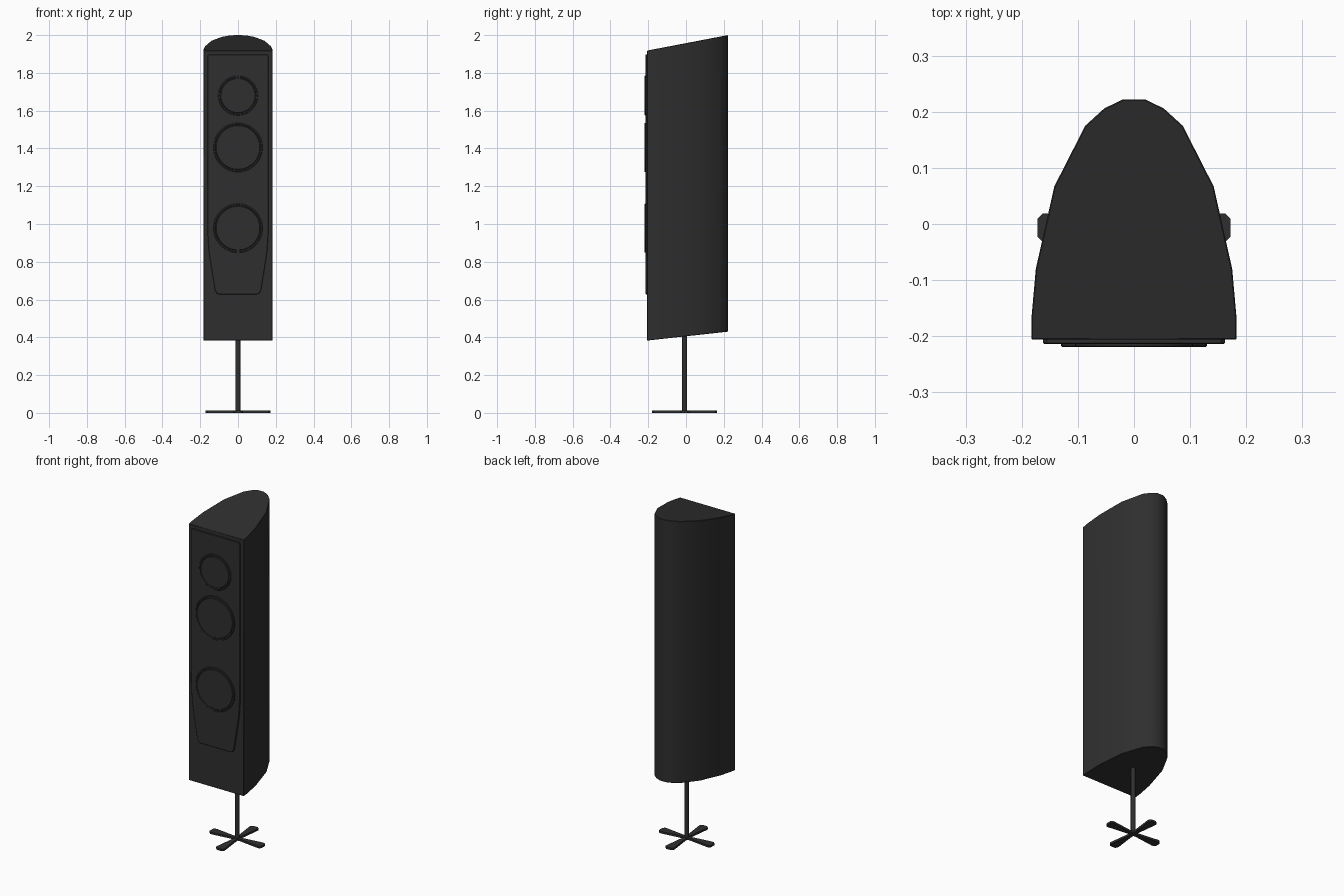
import bpy, bmesh, math
from mathutils import Matrix, Vector

if "Cube" in bpy.data.objects:
    bpy.data.objects.remove(bpy.data.objects["Cube"])

black = bpy.data.materials.new("black_satin")
black.diffuse_color = (0.028, 0.028, 0.028, 1)
black.use_nodes = True
black.node_tree.nodes["Principled BSDF"].inputs["Base Color"].default_value = black.diffuse_color


def finish(name, bm, bevel=0.0):
    bmesh.ops.recalc_face_normals(bm, faces=bm.faces)
    me = bpy.data.meshes.new(name)
    bm.to_mesh(me)
    bm.free()
    ob = bpy.data.objects.new(name, me)
    bpy.context.collection.objects.link(ob)
    me.materials.append(black)
    if bevel:
        mod = ob.modifiers.new("edge_bevel", "BEVEL")
        mod.width, mod.segments = bevel, 1
        mod.limit_method, mod.angle_limit = "ANGLE", math.radians(50)
    bpy.ops.object.select_all(action="DESELECT")
    ob.select_set(True)
    bpy.context.view_layer.objects.active = ob
    bpy.ops.object.shade_smooth_by_angle(angle=math.radians(35))
    return ob


def prism(bm, lower, upper):
    """Closed solid between two matching outlines."""
    a = [bm.verts.new(p) for p in lower]
    b = [bm.verts.new(p) for p in upper]
    n = len(a)
    bm.faces.new(a)
    bm.faces.new(b)
    for i in range(n):
        j = (i + 1) % n
        bm.faces.new((a[i], a[j], b[j], b[i]))


def mirrored(half):
    return half + [(-x, y) for x, y in reversed(half)]


# Cabinet: boat-tailed outline with slanted top and bottom
outline = mirrored([(0.183, -0.206), (0.183, -0.17), (0.175, -0.08),
                    (0.142, 0.067), (0.087, 0.175), (0.053, 0.206), (0.02, 0.222)])


def slant(y, front, back):
    return front + (back - front) * (y + 0.206) / 0.428


bm = bmesh.new()
prism(bm, [(x, y, slant(y, 0.383, 0.43)) for x, y in outline],
      [(x, y, slant(y, 1.918, 2.0)) for x, y in outline])
finish("cabinet", bm, 0.002)

# Front baffle: tapered towards the bottom with rounded lower corners
baffle = mirrored([(0.1, 0.628), (0.113, 0.633), (0.122, 0.65), (0.14, 0.76),
                   (0.155, 0.86), (0.161, 0.95), (0.162, 1.05), (0.162, 1.89), (0.155, 1.898)])
bm = bmesh.new()
prism(bm, [(x, -0.2, z) for x, z in baffle], [(x, -0.214, z) for x, z in baffle])
finish("front_baffle", bm, 0.002)

# Drivers: raised ring, groove and flat cover, spun around the y axis
for name, z, r in (("tweeter", 1.68, 0.105), ("midrange", 1.405, 0.13), ("woofer", 0.978, 0.13)):
    bm = bmesh.new()
    profile = [(r, -0.21), (r, -0.2175), (r - 0.002, -0.2195), (r - 0.008, -0.2195),
               (r - 0.010, -0.2155), (r - 0.013, -0.2155), (r - 0.015, -0.218), (0, -0.218)]
    vs = [bm.verts.new((x, y, z)) for x, y in profile]
    es = [bm.edges.new(pair) for pair in zip(vs, vs[1:])]
    bmesh.ops.spin(bm, geom=vs + es, cent=(0, 0, z), axis=(0, 1, 0),
                   angle=math.tau, steps=48, use_duplicate=False)
    bmesh.ops.remove_doubles(bm, verts=bm.verts, dist=1e-5)
    finish(name, bm)

# Stand pole
centre = Vector((0, -0.007, 0))
bm = bmesh.new()
bmesh.ops.create_cone(bm, cap_ends=True, segments=24, radius1=0.013, radius2=0.013, depth=0.42,
                      matrix=Matrix.Translation(centre + Vector((0, 0, 0.215))))
finish("stand_pole", bm)

# Four flared feet in a cross
foot = [(0, 0.011), (0.03, 0.011), (0.15, 0.026), (0.162, 0.026), (0.172, 0.016),
        (0.172, -0.016), (0.162, -0.026), (0.15, -0.026), (0.03, -0.011), (0, -0.011)]
for i in range(4):
    turn = Matrix.Translation(centre) @ Matrix.Rotation(i * math.pi / 2, 4, "Z")
    bm = bmesh.new()
    prism(bm, [turn @ Vector((x, y, 0)) for x, y in foot],
          [turn @ Vector((x, y, 0.012)) for x, y in foot])
    finish(f"stand_foot_{i + 1}", bm)
